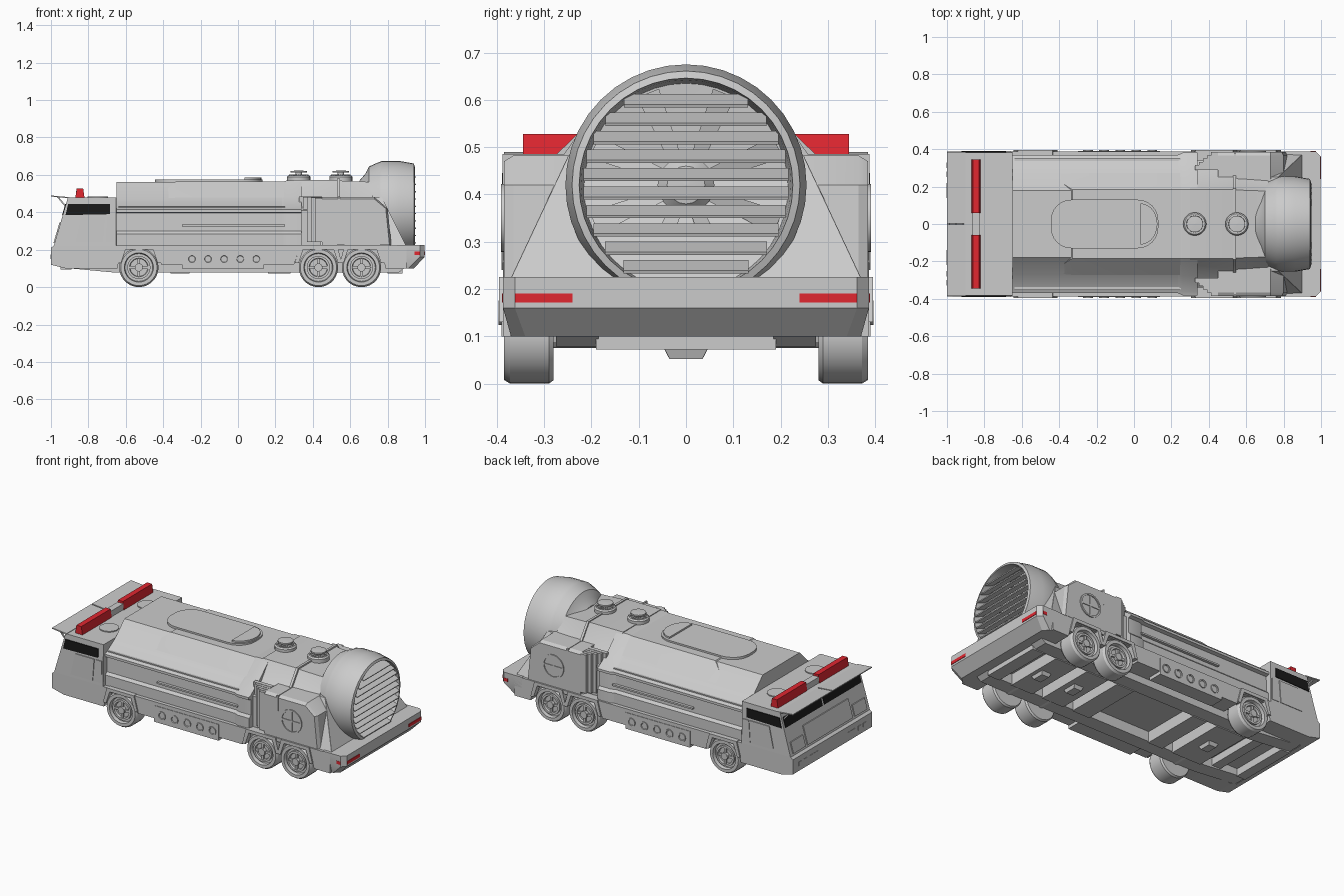
import bpy, bmesh
from math import sin, cos, pi, radians, sqrt

if "Cube" in bpy.data.objects:
    bpy.data.objects.remove(bpy.data.objects["Cube"])


def material(name, rgb):
    m = bpy.data.materials.new(name)
    m.diffuse_color = (*rgb, 1)
    m.use_nodes = True
    m.node_tree.nodes["Principled BSDF"].inputs["Base Color"].default_value = m.diffuse_color
    return m


RED = material("red", (0.75, 0.02, 0.03))
BLACK = material("black", (0.01, 0.01, 0.01))


def finish(name, bm, mirror, mat):
    bmesh.ops.remove_doubles(bm, verts=bm.verts, dist=1e-6)
    bmesh.ops.recalc_face_normals(bm, faces=bm.faces)
    me = bpy.data.meshes.new(name)
    bm.to_mesh(me)
    bm.free()
    for p in me.polygons:
        p.use_smooth = True
    me.set_sharp_from_angle(angle=radians(25))
    ob = bpy.data.objects.new(name, me)
    bpy.context.collection.objects.link(ob)
    if mat:
        me.materials.append(mat)
    if mirror:
        mod = ob.modifiers.new("mirror", "MIRROR")
        mod.use_axis = (False, True, False)
        mod.use_mirror_merge = False
    return ob


def loft(name, rings, mirror=False, mat=None, caps=True):
    """Skin a list of closed rings with equal point counts."""
    bm = bmesh.new()
    vs = [[bm.verts.new(p) for p in r] for r in rings]
    n = len(vs[0])
    for a, b in zip(vs, vs[1:]):
        for i in range(n):
            j = (i + 1) % n
            bm.faces.new((a[i], a[j], b[j], b[i]))
    if caps:
        bm.faces.new(vs[0])
        bm.faces.new(vs[-1])
    return finish(name, bm, mirror, mat)


def prism(name, pts, y0, y1, mirror=False, mat=None):
    return loft(name, [[(x, y, z) for x, z in pts] for y in (y0, y1)], mirror, mat)


def slab(name, pts, z0, z1, mirror=False, mat=None):
    return loft(name, [[(x, y, z) for x, y in pts] for z in (z0, z1)], mirror, mat)


def box(name, x0, x1, y0, y1, z0, z1, mirror=False, mat=None):
    return prism(name, [(x0, z0), (x1, z0), (x1, z1), (x0, z1)], y0, y1, mirror, mat)


def lathe(name, prof, c, axis, n=24, mirror=False, mat=None):
    """Spin (radius, distance) points round an axis through c."""
    def at(r, t, a):
        u, v = r * cos(a), r * sin(a)
        d = {"x": (t, u, v), "y": (u, t, v), "z": (u, v, t)}[axis]
        return tuple(p + q for p, q in zip(c, d))
    rings = [[at(max(r, 1e-4), t, 2 * pi * i / n) for i in range(n)] for r, t in prof]
    return loft(name, rings, mirror, mat)


def disc(name, r, t0, t1, c, axis, n=24, mirror=False):
    return lathe(name, [(r, t0), (r, t1)], c, axis, n, mirror)


def section(x, half):
    return [(x, y, z) for y, z in half] + [(x, -y, z) for y, z in reversed(half)]


def rect(x0, x1, y, z, c=0.001):
    return [(x0, -y, z), (x1 - c, -y, z), (x1, -y + c, z), (x1, y - c, z), (x1 - c, y, z), (x0, y, z)]


# lower body: sides with wheel notches, inner belly, rear bumper
prism("lower_side", [(-1, .12), (-1, .21), (-.985, .222), (.9, .222), (.9, .10), (.79, .10), (.765, .20),
                     (.325, .20), (.30, .12), (-.41, .12), (-.435, .20), (-.625, .20), (-.645, .10),
                     (-.92, .10)], .275, .387, True)
prism("belly", [(-1, .12), (-1, .21), (-.985, .222), (.9, .222), (.9, .14), (-.93, .14), (-.96, .11)], -.28, .28)
loft("rear_bumper", [rect(.85, .94, .37, .10, .03), rect(.85, .997, .387, .16, .025), rect(.85, .997, .387, .225, .025)])
for x0, x1 in ((-.63, -.425), (.32, .54), (.56, .77)):
    prism("wheel_arch", [(x0 - .015, .13), (x0 + .01, .225), (x1 - .01, .225), (x1 + .015, .13),
                         (x1 - .005, .13), (x1 - .03, .205), (x0 + .03, .205), (x0 + .005, .13)], .36, .395, True)

# underside frame: rails, wide axle plates and recesses between
prism("frame_rail", [(-.95, .105), (-.66, .078), (.86, .078), (.90, .11), (.90, .145), (-.95, .145)], .185, .275, True)
for x, w in ((-.92, .03), (-.74, .03), (-.53, .10), (-.31, .05), (.22, .06), (.42, .075), (.64, .075), (.84, .04)):
    box("cross_member", x - w, x + w, -.19, .19, .095 if x < -.7 else .072, .145)
for x in (-.53, .43, .66):
    disc("axle", .025, -.3, .3, (x, 0, .10), "y", 12)
    loft("axle_housing", [rect(x - .025, x + .025, .035, .052), rect(x - .035, x + .035, .05, .08)])

# side skirt with round ports
prism("side_skirt", [(-.30, .10), (-.30, .20), (.14, .20), (.14, .10)], .3, .39, True)
for i in range(5):
    lathe("skirt_port", [(.026, .385), (.026, .396), (.019, .396), (.017, .391), (0, .391)],
          (-.246 + i * .086, 0, .15), "y", 16, True)

# wheels
for x in (-.53, .43, .66):
    c = (x, 0, .105)
    lathe("tyre", [(.07, .28), (.098, .28), (.105, .29), (.105, .372), (.097, .385), (.078, .385),
                   (.074, .365), (0, .365)], c, "y", 28, True)
    lathe("rim_ring", [(.062, .36), (.062, .378), (.05, .378), (.046, .36)], c, "y", 24, True)
    disc("hub", .022, .36, .385, c, "y", 12, True)
    box("wheel_spoke", x - .06, x + .06, .36, .375, .098, .112, True)
    box("wheel_spoke", x - .007, x + .007, .36, .375, .045, .165, True)


# cab with sloped front
def fx(z):
    return -.985 + .075 * (z - .22) / .26


loft("cab", [rect(fx(.22), -.65, .387, .22), rect(fx(.48), -.65, .383, .478)])


def front_panel(name, z0, z1, y0, y1, out, mat=None):
    prism(name, [(fx(z0) - out, z0), (fx(z1) - out, z1), (fx(z1) + .01, z1), (fx(z0) + .01, z0)], y0, y1, True, mat)


front_panel("windscreen", .385, .445, .008, .37, .003, BLACK)
front_panel("grille_panel", .235, .345, 0, .22, .006)
front_panel("grille_side_panel", .235, .30, .24, .36, .006)
prism("side_window", [(fx(.385) + .015, .385), (fx(.445) + .012, .445), (-.685, .445), (-.685, .39)], .37, .389, True, BLACK)
prism("door", [(-.87, .24), (-.84, .375), (-.71, .375), (-.72, .24)], .37, .390, True)
prism("door_rear_panel", [(-.71, .24), (-.70, .375), (-.66, .375), (-.66, .24)], .37, .389, True)
for y0, y1 in ((.14, .22), (.25, .28), (.30, .33)):
    box("front_lamp", -1.002, -.98, y0, y1, .15, .175, True)
prism("visor", [(-1, .484), (-1, .490), (-.90, .481), (-.90, .474)], .004, .385, True)
for y in (.05, .36):
    prism("visor_strut", [(-.97, .484), (-.96, .484), (-.915, .43), (-.925, .43)], y, y + .008, True)
for s in (1, -1):
    disc("roof_hatch", .055, .47, .484, (-.75, s * .185, 0), "z")

# light bar
prism("light_bar", [(-.87, .475), (-.862, .528), (-.828, .528), (-.82, .475)], .06, .345, True, RED)
box("light_bar_centre", -.865, -.825, -.06, .06, .47, .515)

# tank body
tank = [(.365, .20), (.365, .285), (.35, .30), (.347, .395), (.37, .40), (.37, .415), (.352, .422),
        (.268, .475), (.18, .562)]
loft("tank", [section(-.65, tank), section(.30, tank)])
box("side_rail", -.30, .25, .34, .366, .325, .335, True)
box("side_rail_upper", -.64, .25, .32, .352, .425, .432, True)
loft("raised_roof", [section(-.44, [(.262, .475), (.255, .476), (.20, .478)]),
                     section(-.33, [(.272, .478), (.184, .566), (.10, .566)]),
                     section(.27, [(.272, .478), (.184, .566), (.10, .566)])])

# roof panel and D-shaped hatch
oval = [(cx + .11 * cos(a), cy + .11 * sin(a)) for k, (cx, cy) in
        enumerate(((.02, .02), (-.335, .02), (-.335, -.02), (.02, -.02)))
        for a in [(k + i / 6) * pi / 2 for i in range(7)]]
slab("roof_panel", oval, .55, .576)
slab("roof_panel_hatch", [(.035 + .09 * cos(a), .11 * sin(a)) for a in [-pi / 2 + pi * i / 14 for i in range(15)]],
     .57, .586)

# rear engine housing: collar, hump and flared base
collar = [(y * 1.03, z if z < .45 else z + .008) for y, z in tank]
loft("collar", [section(.235, tank), section(.26, collar), section(.34, collar)])
hump = [(.34, .21), (.34, .41), (.255, .475), (.185, .574)]
loft("engine_housing", [section(.30, hump), section(.53, hump),
                        section(.56, [(y * .98, z - .006 * (z > .4)) for y, z in hump]),
                        section(.72, [(y * .95, z - .012 * (z > .4)) for y, z in hump])])
loft("housing_band", [section(x, [(y + .006, z + .006) for y, z in hump]) for x in (.53, .545)])
loft("flared_base", [rect(.44, .90, .372, .22), rect(.44, .77, .25, .48)])

# side pods: stepped louvres and block with round vent
for i in range(5):
    box("louvre", .325 + i * .022, .45, .29, .315 + i * .0175, .24, .485 - .002 * i, True)
loft("side_pod", [[(x, y, z) for x, z in ((.45, .225), (.45, zt), (.73, zt), (xr, .42), (xr + .02, .225))]
                  for y, zt, xr in ((.24, .482, .80), (.365, .482, .80), (.385, .47, .79))], True)
box("pod_seam", .535, .545, .25, .388, .39, .485, True)
vent = (.635, 0, .35)
lathe("pod_vent_ring", [(.072, .37), (.072, .391), (.062, .391), (.062, .37)], vent, "y", 28, True)
box("pod_vent_bar", .57, .70, .37, .389, .345, .355, True)
box("pod_vent_bar", .63, .64, .37, .389, .285, .415, True)

# roof vents
for x in (.325, .55):
    lathe("roof_vent", [(.062, .55), (.062, .59), (.055, .598), (.045, .598), (.042, .59), (.018, .59),
                        (.018, .612), (.044, .612), (.044, .621), (0, .624)], (x, 0, 0), "z", 20)
    for k in range(4):
        a = k * pi / 4
        d = (cos(a) * .052, sin(a) * .052)
        n = (-sin(a) * .004, cos(a) * .004)
        slab("vent_rib", [(x + s * d[0] + t * n[0], s * d[1] + t * n[1])
                          for s, t in ((1, 1), (-1, 1), (-1, -1), (1, -1))], .592, .602)

# rear turbine shroud
C = (0, 0, .42)
lathe("fan_shroud", [(0, .64), (.15, .65), (.185, .68), (.225, .70), (.249, .755), (.255, .77), (.255, .86),
                     (.241, .94), (.226, .945), (.222, .90), (.215, .79), (0, .78)], C, "x", 40)
lathe("fan_hub", [(.06, .77), (.06, .85), (.04, .87), (0, .875)], C, "x", 20)
for k in range(8):
    a = k * pi / 4 + pi / 8

    def blade(r, w):
        return [(.84 + o * .3 + t, r * cos(a) - o * sin(a), .42 + r * sin(a) + o * cos(a))
                for o, t in ((-w, 0), (w, 0), (w, .008), (-w, .008))]
    loft("fan_blade", [blade(.04, .012), blade(.21, .025)])

# tilted grille slats
for i in range(10):
    z = .245 + i * .039
    w = sqrt(.222 ** 2 - (z - .42) ** 2) - .004
    prism("grille_slat", [(.95, z - .012), (.952, z - .006), (.90, z + .016), (.895, z + .010)], -w, w)

# tail lights
box("tail_light", .98, 1, .24, .362, .172, .191, True, RED)
box("tail_light_side", .945, .972, .35, .389, .172, .191, True, RED)
